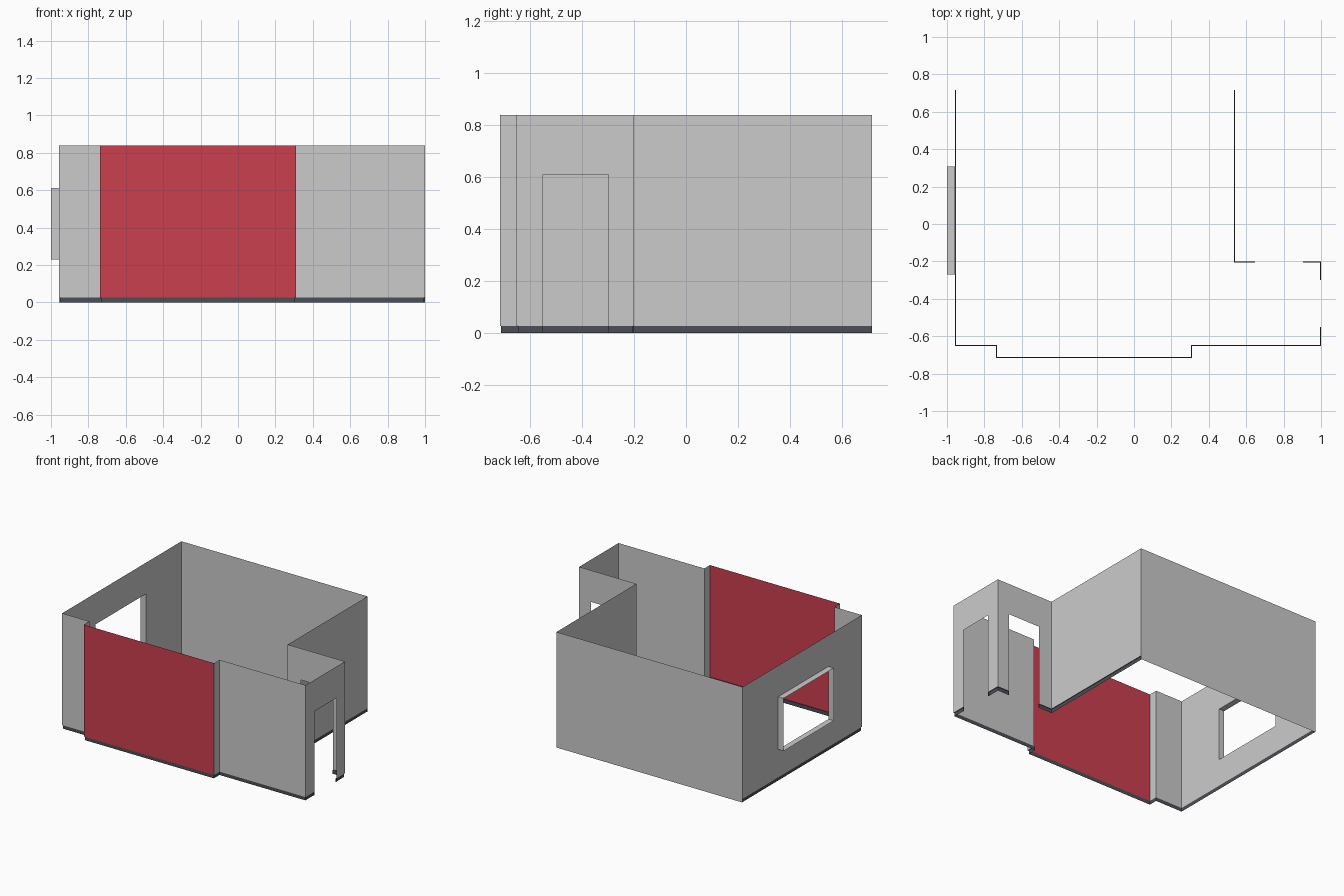
import bpy
from mathutils import Vector

if "Cube" in bpy.data.objects:
    bpy.data.objects.remove(bpy.data.objects["Cube"])

H, SK, INSET, DOOR = 0.84, 0.027, 0.005, 0.611
L, R, F, B = -0.957, 1.0, -0.717, 0.717
WIN = (-0.27, 0.307, 0.23, 0.613)  # y0, y1, z0, z1


def material(name, color):
    m = bpy.data.materials.new(name)
    m.diffuse_color = (*color, 1)
    m.use_nodes = True
    m.node_tree.nodes["Principled BSDF"].inputs["Base Color"].default_value = m.diffuse_color
    return m


def make(name, verts, faces, mat=None):
    me = bpy.data.meshes.new(name)
    me.from_pydata(verts, [], faces)
    ob = bpy.data.objects.new(name, me)
    bpy.context.collection.objects.link(ob)
    if mat:
        me.materials.append(mat)
    return ob


def quads(name, polys, mat=None):
    verts = [v for p in polys for v in p]
    return make(name, verts, [range(i, i + 4) for i in range(0, len(verts), 4)], mat)


def wall(name, a, b, z0=SK, hole=None, mat=None):
    """Thin wall panel from a to b; hole = (start, end, bottom, top) along it."""
    a, b = Vector(a), Vector(b)
    length = (b - a).length
    d = (b - a) / length
    ss, zs = [0, length], [z0, H]
    if hole:
        ss = [0, hole[0], hole[1], length]
        zs = sorted({z0, hole[2], hole[3], H})
    polys = []
    for s0, s1 in zip(ss, ss[1:]):
        for c0, c1 in zip(zs, zs[1:]):
            if hole and s0 == hole[0] and hole[2] <= c0 < hole[3]:
                continue
            p, q = a + d * s0, a + d * s1
            polys.append([(*q, c0), (*p, c0), (*p, c1), (*q, c1)])
    return quads(name, polys, mat)


def skirting(name, path, mat):
    """Base strip set slightly inside the walls, with a top ledge and end caps."""
    pts = [Vector(p) for p in path]
    norms = []
    for p, q in zip(pts, pts[1:]):
        d = (q - p).normalized()
        norms.append(Vector((-d.y, d.x)))
    inner = []
    for i, p in enumerate(pts):
        n1, n2 = norms[max(i - 1, 0)], norms[min(i, len(norms) - 1)]
        inner.append(p + (n1 + n2) * INSET / (1 + n1.dot(n2)))
    polys = []
    for i in range(len(pts) - 1):
        p, q, u, v = pts[i], pts[i + 1], inner[i], inner[i + 1]
        polys.append([(*v, 0), (*u, 0), (*u, SK), (*v, SK)])
        polys.append([(*p, SK), (*q, SK), (*v, SK), (*u, SK)])
    for p, u in ((pts[0], inner[0]), (pts[-1], inner[-1])):
        polys.append([(*p, 0), (*u, 0), (*u, SK), (*p, SK)])
    return quads(name, polys, mat)


red = material("red_paint", (0.6, 0.05, 0.08))
dark = material("dark_skirting", (0.07, 0.08, 0.09))

# Walls, counter-clockwise from the back left corner
wall("left_wall", (L, B), (L, -0.653), hole=(B - WIN[1], B - WIN[0], WIN[2], WIN[3]))
wall("front_left_wall", (L, -0.653), (-0.738, -0.653))
wall("alcove_left_return", (-0.738, -0.653), (-0.738, F))
wall("feature_wall", (-0.738, F), (0.31, F), mat=red)
wall("alcove_right_return", (0.31, F), (0.31, -0.653))
wall("front_right_wall", (0.31, -0.653), (R, -0.653))
wall("entry_door_wall", (R, -0.653), (R, -0.2), hole=(0.102, 0.354, SK, DOOR))
wall("side_door_wall", (R, -0.2), (0.54, -0.2), hole=(0.096, 0.353, SK, DOOR))
wall("right_wall", (0.54, -0.2), (0.54, B))
wall("back_wall", (0.54, B), (L, B), z0=0)

# Skirting runs, broken at the doors
skirting("main_skirting", [(L, B), (L, -0.653), (-0.738, -0.653), (-0.738, F), (0.31, F),
                           (0.31, -0.653), (R, -0.653), (R, -0.551)], dark)
skirting("corner_skirting", [(R, -0.299), (R, -0.2), (0.904, -0.2)], dark)
skirting("right_skirting", [(0.647, -0.2), (0.54, -0.2), (0.54, B)], dark)

# Window reveal projecting outwards
y0, y1, z0, z1 = WIN
ring = [(y0, z0), (y1, z0), (y1, z1), (y0, z1)]
quads("window_reveal", [[(L, *p), (L, *q), (-1, *q), (-1, *p)]
                        for p, q in zip(ring, ring[1:] + ring[:1])])
